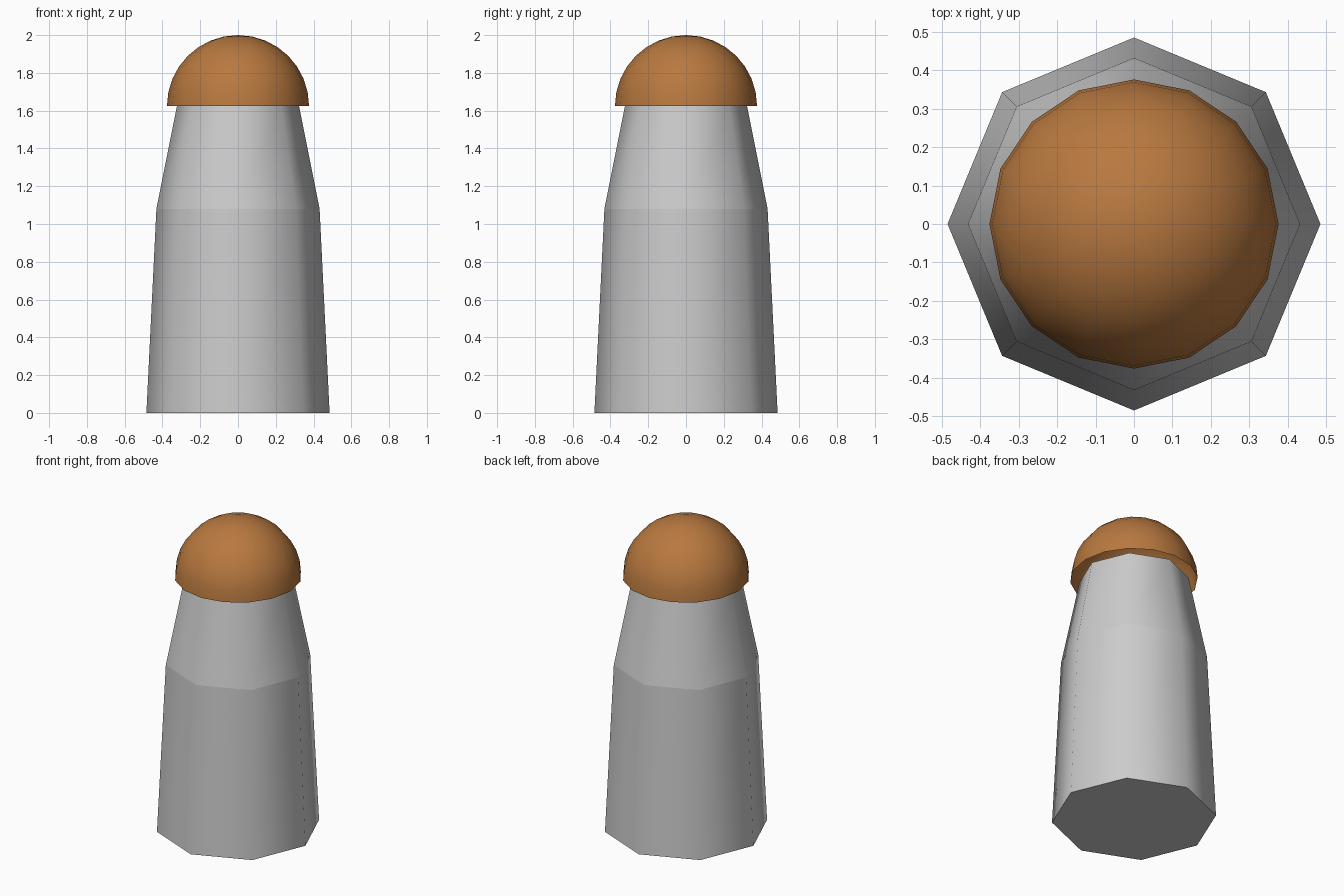
import bpy, bmesh
from math import sin, cos, pi

if "Cube" in bpy.data.objects:
    bpy.data.objects.remove(bpy.data.objects["Cube"])


def revolve(name, profile, sides, cap_bottom=False, cap_top=False, sharp_rings=False):
    """Turn (radius, height) points about z; a zero radius makes a pole."""
    bm = bmesh.new()
    rings = []
    for r, z in profile:
        n = sides if r > 1e-6 else 1
        rings.append([bm.verts.new((r * cos(2 * pi * i / sides),
                                    r * sin(2 * pi * i / sides), z)) for i in range(n)])
    for a, b in zip(rings, rings[1:]):
        for i in range(sides):
            j = (i + 1) % sides
            if len(b) == 1:
                f = bm.faces.new((a[i], a[j], b[0]))
            else:
                f = bm.faces.new((a[i], a[j], b[j], b[i]))
            f.smooth = True
    if cap_bottom:
        bm.faces.new(rings[0][::-1])
    if cap_top:
        bm.faces.new(rings[-1])
    if sharp_rings:
        for e in bm.edges:
            if abs(e.verts[0].co.z - e.verts[1].co.z) < 1e-5:
                e.smooth = False
    mesh = bpy.data.meshes.new(name)
    bm.to_mesh(mesh)
    bm.free()
    obj = bpy.data.objects.new(name, mesh)
    bpy.context.collection.objects.link(obj)
    return obj


# Eight-sided tapered tower with crisp horizontal breaks
revolve("tower_body", [(0.485, 0), (0.432, 1.08), (0.323, 1.625)], 8,
        cap_bottom=True, cap_top=True, sharp_rings=True)

# Open hemispherical roof overhanging the tower
R, base, steps = 0.376, 1.625, 8
arc = [(R * cos(k * pi / 2 / steps), base + (2 - base) * sin(k * pi / 2 / steps))
       for k in range(steps)] + [(0, 2.0)]
dome = revolve("dome_roof", arc, 16)

copper = bpy.data.materials.new("copper_orange")
copper.diffuse_color = (0.48, 0.19, 0.05, 1)
copper.use_nodes = True
copper.node_tree.nodes["Principled BSDF"].inputs["Base Color"].default_value = copper.diffuse_color
dome.data.materials.append(copper)
